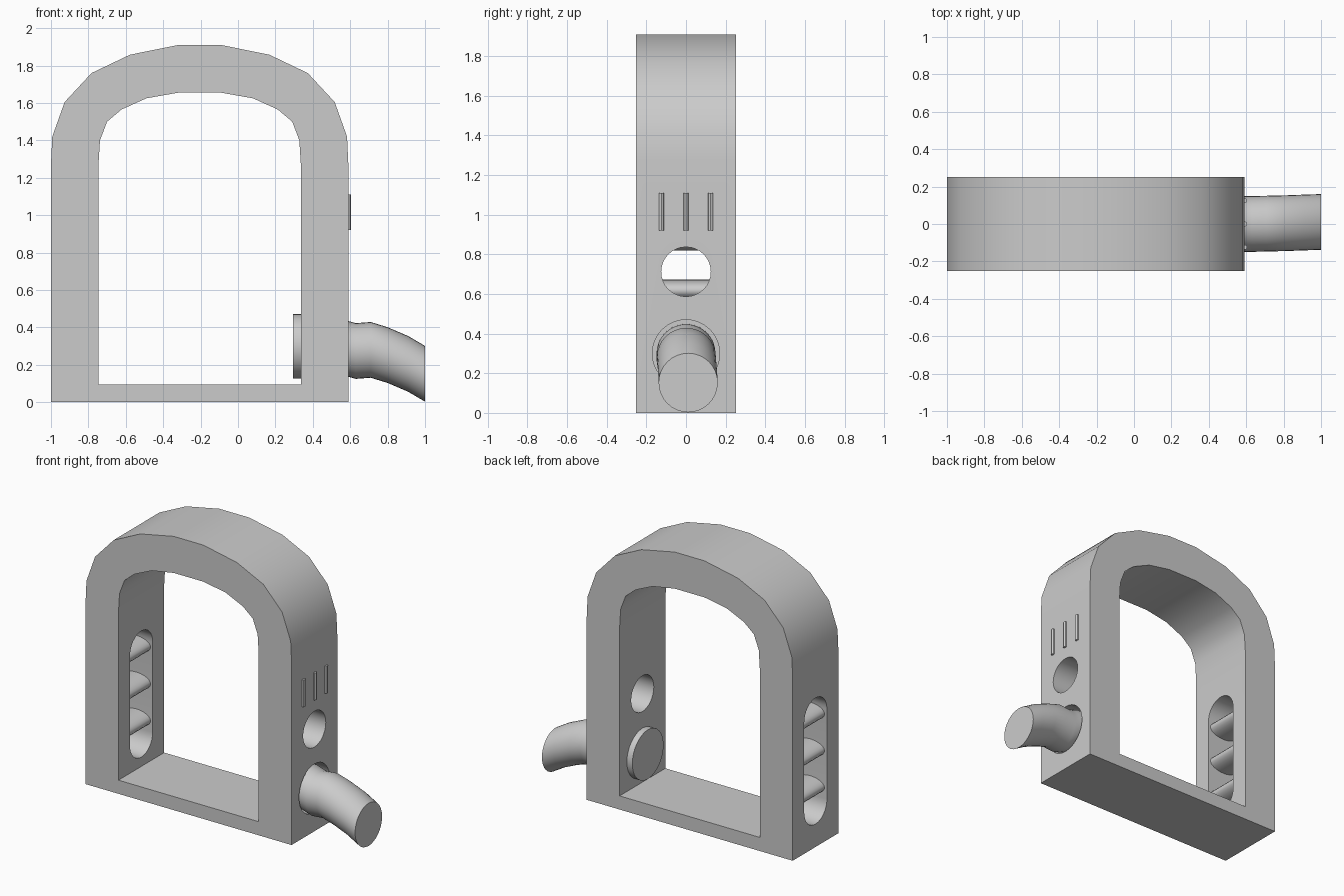
import bpy, bmesh
from math import pi, cos, sin

if "Cube" in bpy.data.objects:
    bpy.data.objects.remove(bpy.data.objects["Cube"])


def finish(bm, name, smooth=True):
    bmesh.ops.recalc_face_normals(bm, faces=bm.faces[:])
    me = bpy.data.meshes.new(name)
    bm.to_mesh(me)
    bm.free()
    ob = bpy.data.objects.new(name, me)
    bpy.context.collection.objects.link(ob)
    if smooth:
        shade(ob)
    return ob


def shade(ob):
    bpy.ops.object.select_all(action='DESELECT')
    ob.select_set(True)
    bpy.context.view_layer.objects.active = ob
    bpy.ops.object.shade_smooth_by_angle(angle=pi / 6)


def loft(name, rings, smooth=True):
    """Skin matching closed rings of points and cap both ends."""
    bm = bmesh.new()
    vs = [[bm.verts.new(p) for p in r] for r in rings]
    n = len(vs[0])
    for a, b in zip(vs, vs[1:]):
        for i in range(n):
            bm.faces.new((a[i], a[(i + 1) % n], b[(i + 1) % n], b[i]))
    bm.faces.new(vs[0])
    bm.faces.new(vs[-1])
    return finish(bm, name, smooth)


def ring_x(x, y, z, r, n=32):
    return [(x, y + r * cos(2 * pi * i / n), z + r * sin(2 * pi * i / n)) for i in range(n)]


def disc_x(name, x0, x1, z, r, n=32):
    return loft(name, [ring_x(x0, 0, z, r, n), ring_x(x1, 0, z, r, n)])


def cut(target, cutter):
    m = target.modifiers.new("cut", 'BOOLEAN')
    m.operation = 'DIFFERENCE'
    m.solver = 'EXACT'
    m.object = cutter
    bpy.context.view_layer.objects.active = target
    bpy.ops.object.modifier_apply(modifier=m.name)
    bpy.data.objects.remove(cutter)


# Arched frame: half profiles mirrored about the arch centre line
cx, hy = -0.205, 0.252
outer = [(0.795, 0), (0.795, 1.27), (0.788, 1.42), (0.722, 1.605),
         (0.578, 1.76), (0.373, 1.858), (0.115, 1.91)]
inner = [(0.541, 0), (0.541, 1.27), (0.533, 1.40), (0.495, 1.50),
         (0.418, 1.565), (0.285, 1.625), (0.115, 1.655)]
full = lambda h: [(cx - x, z) for x, z in h] + [(cx + x, z) for x, z in reversed(h)]
outline = full(outer) + full(inner)[::-1]
frame = loft("arched_frame", [[(x, y, z) for x, z in outline] for y in (-hy, hy)], False)

# Long slot through the left leg
slot = []
for i in range(34):
    a = pi * (i if i < 17 else i - 1) / 16
    zc = 0.915 if i < 17 else 0.285
    slot.append((0.125 * cos(a), zc + 0.125 * sin(a)))
cut(frame, loft("slot_cutter", [[(x, y, z) for y, z in slot] for x in (-1.1, -0.65)], False))

# Round window and pipe socket through the right leg
cut(frame, disc_x("window_cutter", 0.2, 0.7, 0.712, 0.125))
cut(frame, disc_x("socket_cutter", 0.32, 0.7, 0.30, 0.17))
shade(frame)

# Floor sill between the legs
loft("floor_sill", [[(x, y, z) for x, z in ((-0.746, 0), (0.337, 0), (0.337, 0.095), (-0.746, 0.095))]
                    for y in (-hy, hy)], False)

# Rounded rungs across the slot
for k in range(3):
    zc = 0.36 + 0.257 * k
    ring = [(0.11 * cos(2 * pi * i / 24) - 0.872, 0.055 * sin(2 * pi * i / 24) + zc) for i in range(24)]
    loft(f"slot_rung_{k + 1}", [[(x, y, z) for x, z in ring] for y in (-0.135, 0.135)])

# Plug closing the socket on the inner side
disc_x("socket_plug", 0.294, 0.345, 0.30, 0.172)

# Drooping pipe
path = [(0.34, 0, 0.30), (0.55, 0, 0.298), (0.59, 0, 0.285), (0.63, 0, 0.274), (0.71, 0.002, 0.28),
        (0.80, 0.004, 0.252), (0.91, 0.008, 0.205), (1.0, 0.011, 0.152)]
loft("bent_pipe", [ring_x(x, y, z, 0.149) for x, y, z in path])

# Three thin vertical ribs above the window
for k in (-1, 0, 1):
    ring = [(0.592 + 0.013 * cos(pi * i / 6), 0.124 * k + 0.013 * sin(pi * i / 6)) for i in range(12)]
    loft(f"side_rib_{k + 2}", [[(x, y, z) for x, y in ring] for z in (0.92, 1.11)])
